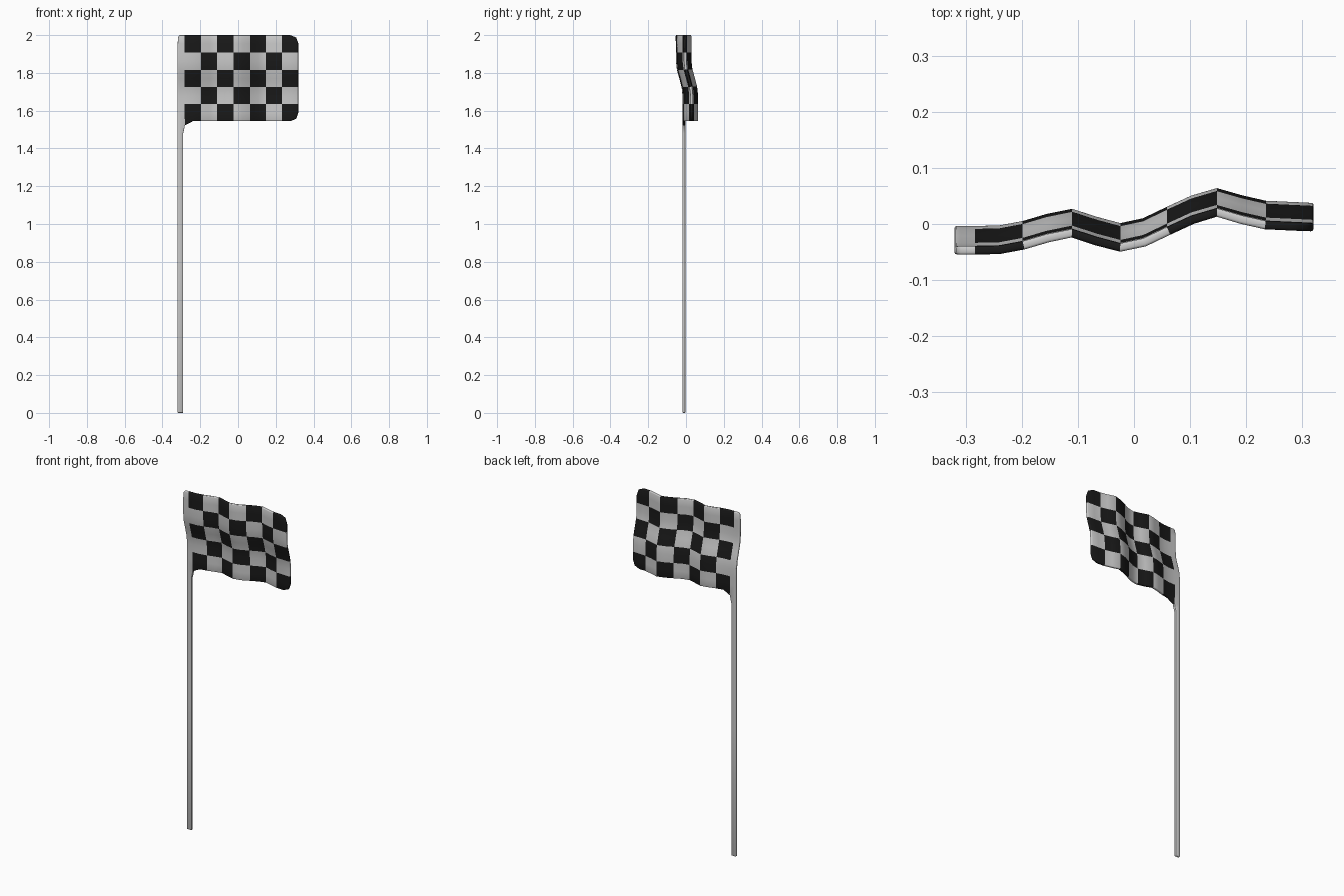
import bpy, bmesh, math

if "Cube" in bpy.data.objects:
    bpy.data.objects.remove(bpy.data.objects["Cube"])

THICK = 0.015
COLS, ROWS = 7, 5
X0, X1, Z0, Z1 = -0.283, 0.32, 1.544, 2.0

# wave across the cloth (x, y) and lean down its height (z, y)
WAVE = [(-0.32, -0.047), (-0.245, -0.047), (-0.2, -0.039), (-0.16, -0.027), (-0.115, -0.015),
        (-0.03, -0.043), (0.016, -0.034), (0.06, -0.013), (0.103, 0.007), (0.146, 0.021),
        (0.19, 0.008), (0.234, -0.002), (0.32, -0.006)]
LEAN = [(0.0, 0.036), (1.68, 0.036), (1.726, 0.031), (1.772, 0.019),
        (1.818, 0.006), (1.863, 0.001), (2.0, 0.0)]


def interp(table, t):
    for (a, fa), (b, fb) in zip(table, table[1:]):
        if t <= b:
            return fa + (fb - fa) * (t - a) / (b - a)
    return table[-1][1]


def material(name, value):
    m = bpy.data.materials.new(name)
    m.diffuse_color = (value, value, value, 1)
    m.use_nodes = True
    m.node_tree.nodes["Principled BSDF"].inputs["Base Color"].default_value = m.diffuse_color
    return m


# two grid steps per check, plus two narrow columns for the sleeve on the pole
nx, nz = COLS * 2, ROWS * 2
xs = [-0.32, -0.309] + [X0 + (X1 - X0) * i / nx for i in range(nx + 1)]
zs = [Z1 - (Z1 - Z0) * j / nz for j in range(nz + 1)]
last = len(xs) - 1

# softened corners and the fillet where cloth meets pole
moved = {(last, 0): (0.308, 1.987), (last, nz): (0.308, 1.557), (0, 0): (-0.317, 1.99),
         (0, nz): (-0.32, 1.522), (1, nz): (-0.309, 1.522), (2, nz): (-0.281, 1.522)}

bm = bmesh.new()


def vert(x, z):
    return bm.verts.new((x, interp(WAVE, x) + interp(LEAN, z), z))


# cloth with checks
grid = {}
for i, x in enumerate(xs):
    for j, z in enumerate(zs):
        grid[i, j] = vert(*moved.get((i, j), (x, z)))
for i in range(last):
    for j in range(nz):
        f = bm.faces.new((grid[i, j], grid[i, j + 1], grid[i + 1, j + 1], grid[i + 1, j]))
        if i >= 2 and ((i - 2) // 2 + j // 2) % 2 == 0:
            f.material_index = 1

# pole running down from the sleeve
upper = [grid[i, nz] for i in range(3)]
for z in (1.48, 0.75, 0.0):
    lower = [vert(x, z) for x in (-0.32, -0.309, -0.29)]
    for i in range(2):
        bm.faces.new((upper[i], lower[i], lower[i + 1], upper[i + 1]))
    upper = lower

mesh = bpy.data.meshes.new("checkered_flag")
bm.to_mesh(mesh)
bm.free()
mesh.materials.append(material("pale_grey", 0.8))
mesh.materials.append(material("black", 0.01))
flag = bpy.data.objects.new("checkered_flag", mesh)
bpy.context.collection.objects.link(flag)

# thickness and rounded rim
solid = flag.modifiers.new("thickness", 'SOLIDIFY')
solid.thickness = THICK
solid.offset = 0
bevel = flag.modifiers.new("rim", 'BEVEL')
bevel.width = 0.004
bevel.segments = 2
bevel.limit_method = 'ANGLE'
bevel.angle_limit = math.radians(55)

bpy.context.view_layer.objects.active = flag
flag.select_set(True)
bpy.ops.object.modifier_apply(modifier="thickness")
bpy.ops.object.modifier_apply(modifier="rim")
bpy.ops.object.shade_smooth_by_angle(angle=math.radians(50))
